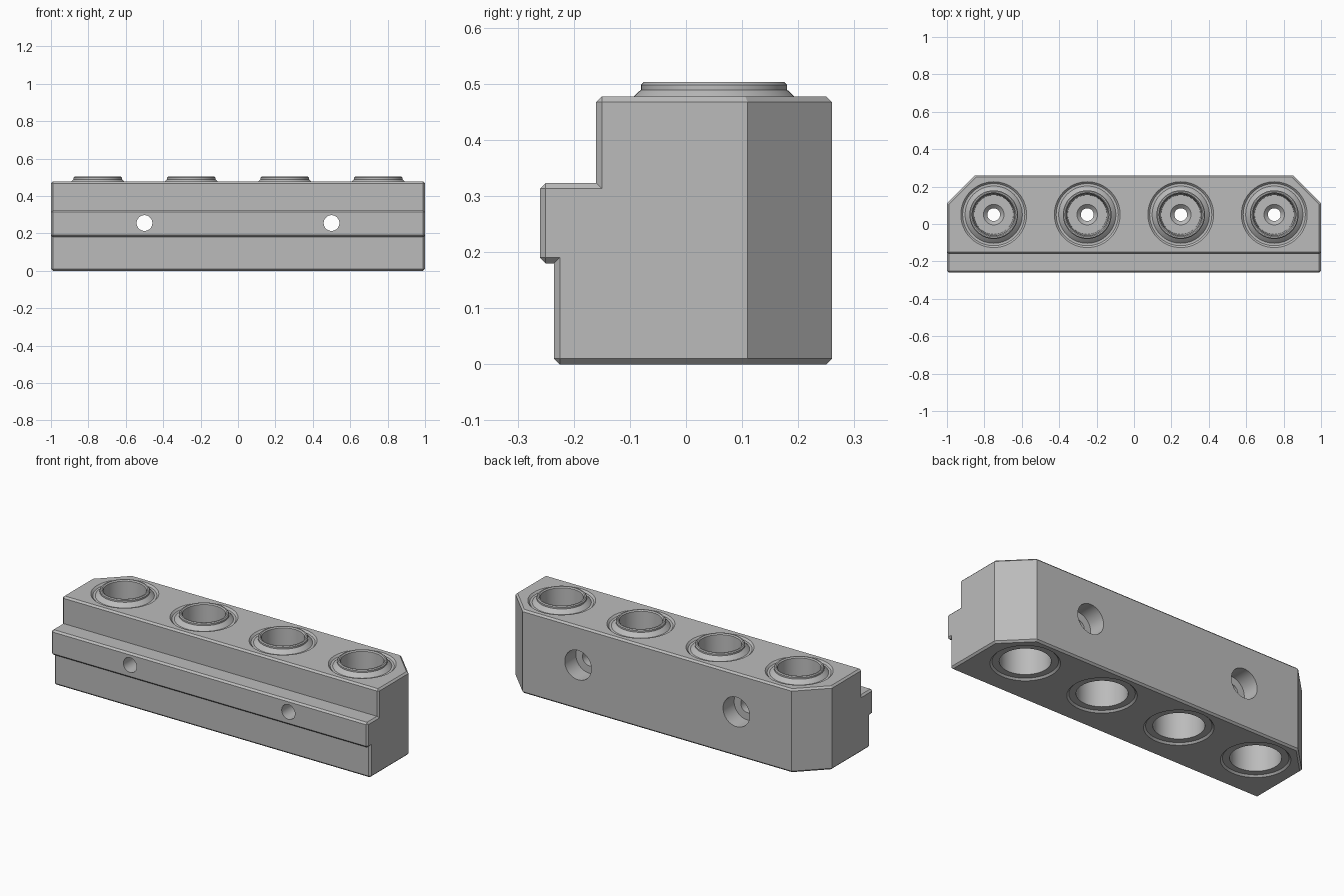
import bpy, bmesh, math
from mathutils import Vector, Matrix

default = bpy.data.objects.get("Cube")
if default:
    bpy.data.objects.remove(default)

grey = bpy.data.materials.new("machined grey")
grey.use_nodes = True
grey.diffuse_color = (0.5, 0.5, 0.5, 1)
grey.node_tree.nodes["Principled BSDF"].inputs["Base Color"].default_value = (0.5, 0.5, 0.5, 1)

CHAMFER = 0.01
BORE_Y = 0.05
TOP = 0.477
BORES = (-0.75, -0.25, 0.25, 0.75)


def finish(name, bm):
    bmesh.ops.recalc_face_normals(bm, faces=bm.faces)
    mesh = bpy.data.meshes.new(name)
    bm.to_mesh(mesh)
    bm.free()
    obj = bpy.data.objects.new(name, mesh)
    bpy.context.collection.objects.link(obj)
    mesh.materials.append(grey)
    return obj


def lathe(name, profile, matrix, steps=64):
    """Spin a closed (radius, height) profile around its own axis."""
    bm = bmesh.new()
    verts = [bm.verts.new((r, 0, z)) for r, z in profile]
    edges = [bm.edges.new((a, b)) for a, b in zip(verts, verts[1:] + verts[:1])]
    bmesh.ops.spin(bm, geom=verts + edges, cent=(0, 0, 0), axis=(0, 0, 1),
                   angle=math.tau, steps=steps, use_merge=True)
    bmesh.ops.remove_doubles(bm, verts=bm.verts, dist=1e-5)
    bm.transform(matrix)
    return finish(name, bm)


def smooth(obj):
    bpy.ops.object.select_all(action='DESELECT')
    obj.select_set(True)
    bpy.context.view_layer.objects.active = obj
    bpy.ops.object.shade_smooth_by_angle(angle=math.radians(25))


# Block: stepped side profile with a front rail, extruded along x
side = [(-0.235, 0), (0.26, 0), (0.26, TOP), (-0.16, TOP), (-0.16, 0.323),
        (-0.26, 0.323), (-0.26, 0.18), (-0.235, 0.18)]
bm = bmesh.new()
face = bm.faces.new([bm.verts.new((-1, y, z)) for y, z in side])
ext = bmesh.ops.extrude_face_region(bm, geom=[face])
bmesh.ops.translate(bm, vec=(2, 0, 0),
                    verts=[g for g in ext["geom"] if isinstance(g, bmesh.types.BMVert)])

# Cut the two back corners at an angle
for s in (-1, 1):
    cut = bmesh.ops.bisect_plane(bm, geom=bm.verts[:] + bm.edges[:] + bm.faces[:],
                                 plane_co=(s, 0.11, 0), plane_no=Vector((s, 1, 0)),
                                 clear_outer=True)
    rim = [g for g in cut["geom_cut"] if isinstance(g, bmesh.types.BMEdge)]
    bmesh.ops.edgeloop_fill(bm, edges=rim)
bmesh.ops.recalc_face_normals(bm, faces=bm.faces)

# Chamfer every outer edge except the upright ones at the back
sharp = []
for e in bm.edges:
    a, b = (v.co for v in e.verts)
    upright_back = abs(a.z - b.z) > 0.1 and a.y > 0.1
    if e.calc_face_angle_signed() > 0.1 and not upright_back:
        sharp.append(e)
bmesh.ops.bevel(bm, geom=sharp, offset=CHAMFER, segments=1, affect='EDGES')
block = finish("block", bm)

# Cutters: chamfered sleeve holes and counterbored screw holes
hole = [(0, -0.01), (0.186, -0.01), (0.166, 0.01), (0.166, TOP - 0.01),
        (0.186, TOP + 0.01), (0, TOP + 0.01)]
screw = [(0, -0.1), (0.084, -0.1), (0.084, 0.1), (0.042, 0.1), (0.042, 0.7), (0, 0.7)]
cutters = [lathe("sleeve_hole_cutter", hole, Matrix.Translation((x, BORE_Y, 0)))
           for x in BORES]
cutters += [lathe("screw_hole_cutter", screw,
                  Matrix.Translation((x, 0.26, 0.255)) @ Matrix.Rotation(math.pi / 2, 4, 'X'))
            for x in (-0.5, 0.5)]
for c in cutters:
    mod = block.modifiers.new("cut", 'BOOLEAN')
    mod.object, mod.operation, mod.solver = c, 'DIFFERENCE', 'EXACT'
    bpy.context.view_layer.objects.active = block
    bpy.ops.object.modifier_apply(modifier=mod.name)
    bpy.data.objects.remove(c)
smooth(block)

# Sleeves: flared collar, stepped cup with a small drain hole, open below
sleeve = [(0.166, 0.01), (0.166, 0.467), (0.153, 0.467), (0.133, 0.487),
          (0.13, 0.489), (0.13, 0.498), (0.125, 0.503), (0.118, 0.503),
          (0.112, 0.497), (0.105, 0.27), (0.055, 0.27), (0.034, 0.25),
          (0.034, 0.22), (0.13, 0.22), (0.13, 0.01)]
for i, x in enumerate(BORES):
    smooth(lathe(f"sleeve_{i + 1}", sleeve, Matrix.Translation((x, BORE_Y, 0))))
